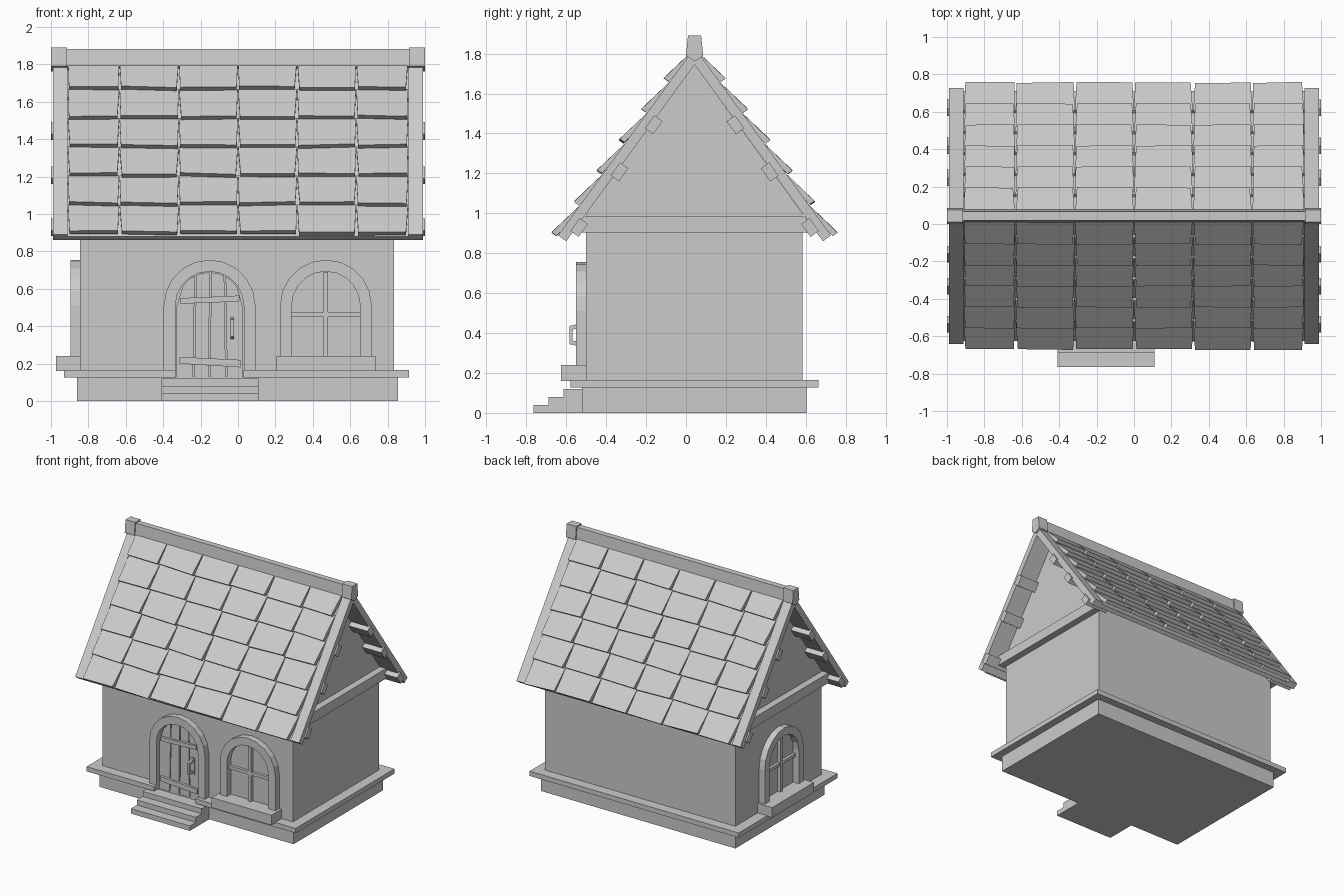
import bpy, bmesh, math, random
from mathutils import Matrix, Vector

if "Cube" in bpy.data.objects:
    bpy.data.objects.remove(bpy.data.objects["Cube"])

random.seed(4)
I = Matrix.Identity(4)


def mesh_obj(name, bm, mat=I):
    bm.transform(mat)
    bmesh.ops.recalc_face_normals(bm, faces=bm.faces)
    me = bpy.data.meshes.new(name)
    bm.to_mesh(me)
    bm.free()
    ob = bpy.data.objects.new(name, me)
    bpy.context.collection.objects.link(ob)
    return ob


def add_prism(bm, pts, axis, a, b):
    """Extrude a 2D outline along an axis from a to b."""
    place = {'x': lambda p, t: (t, p[0], p[1]),
             'y': lambda p, t: (p[0], t, p[1]),
             'z': lambda p, t: (p[0], p[1], t)}[axis]
    lo = [bm.verts.new(place(p, a)) for p in pts]
    hi = [bm.verts.new(place(p, b)) for p in pts]
    bm.faces.new(lo)
    bm.faces.new(hi[::-1])
    n = len(pts)
    for i in range(n):
        bm.faces.new((lo[i], lo[(i + 1) % n], hi[(i + 1) % n], hi[i]))


def prism(name, pts, axis, a, b, mat=I):
    bm = bmesh.new()
    add_prism(bm, pts, axis, a, b)
    return mesh_obj(name, bm, mat)


def box(name, x0, x1, y0, y1, z0, z1, mat=I):
    return prism(name, [(x0, y0), (x1, y0), (x1, y1), (x0, y1)], 'z', z0, z1, mat)


# Foundation, ledge notched for the door, and steps
box("foundation", -0.86, 0.855, -0.52, 0.605, 0, 0.13)
prism("foundation_ledge",
      [(-0.93, -0.58), (-0.335, -0.58), (-0.335, -0.49), (0.03, -0.49), (0.03, -0.58),
       (0.915, -0.58), (0.915, 0.665), (-0.93, 0.665)], 'z', 0.127, 0.165)
for i, y in enumerate((-0.765, -0.69, -0.615)):
    box(f"step_{i + 1}", -0.41, 0.11, y, -0.5, 0.04 * i, 0.04 * (i + 1))

# Walls with gables
CY, AZ = 0.043, 1.745
prism("walls", [(-0.5, 0.12), (0.585, 0.12), (0.585, 0.998), (CY, AZ), (-0.5, 0.998)],
      'x', -0.845, 0.835)
for side, a, b in (("left", -0.90, -0.84), ("right", 0.83, 0.89)):
    prism(f"gable_beam_{side}", [(-0.565, 0.905), (0.65, 0.905), (0.595, 0.985), (-0.51, 0.985)],
          'x', a, b)

# Roof slopes: s runs down from the apex, n points out of the slope
D = Vector((0.588, -0.809))
N = Vector((0.809, 0.588))


def slope(side, s, n):
    p = D * s + N * n
    return (CY + side * p.x, AZ + p.y)


def slope_board(side, s0, s1, n0, n1):
    return [slope(side, s0, n0), slope(side, s1, n0), slope(side, s1, n1), slope(side, s0, n1)]


for side, label in ((-1, "front"), (1, "back")):
    def slab(n):
        return [(CY, AZ), slope(side, 1.094, 0), slope(side, 1.094, n), (CY, AZ + n / 0.588)]
    prism(f"roof_deck_{label}", slab(0.032), 'x', -0.92, 0.92)
    for a, b, end in ((-0.988, -0.912, "left"), (0.912, 0.988, "right")):
        prism(f"barge_board_{label}_{end}", slab(0.05), 'x', a, b)
        sx = math.copysign(1, a)
        bm = bmesh.new()
        for s in (0.364, 0.656, 1.0):
            add_prism(bm, slope_board(side, s - 0.04, s + 0.04, -0.037, 0.014), 'x',
                      sx * 0.80, sx * 1.0)
        mesh_obj(f"purlin_ends_{label}_{end}", bm)

    # Overlapping tapered roof tiles
    cols = (-0.91, -0.634, -0.316, 0, 0.316, 0.632, 0.91)
    bm = bmesh.new()
    for row in range(6):
        for x0, x1 in zip(cols, cols[1:]):
            verts = []
            for low in (0, 1):
                for x, inw in ((x0, 1), (x1, -1)):
                    s = 0.143 + 0.191 * row
                    s = s + random.uniform(-0.007, 0.005) if low else s - 0.205
                    xx = x + inw * (random.uniform(0.005, 0.014) if low else 0.001)
                    for n in ((0.055, 0.085) if low else (0.02, 0.048)):
                        y, z = slope(side, s, n)
                        verts.append(bm.verts.new((xx, y, z)))
            for f in ((0, 2, 6, 4), (1, 5, 7, 3), (0, 1, 3, 2), (4, 6, 7, 5),
                      (0, 4, 5, 1), (2, 3, 7, 6)):
                bm.faces.new([verts[i] for i in f])
    mesh_obj(f"roof_tiles_{label}", bm)


# Ridge beam with larger end caps
def ridge(name, g, a, b):
    prism(name, [(CY, 1.77 - g), (CY + 0.034 + g, 1.79), (CY + 0.024 + g, 1.882 + g),
                 (CY - 0.024 - g, 1.882 + g), (CY - 0.034 - g, 1.79)], 'x', a, b)


ridge("ridge_beam", 0, -0.93, 0.93)
ridge("ridge_cap_left", 0.009, -1.0, -0.915)
ridge("ridge_cap_right", 0.009, 0.915, 1.0)

# Arched frames for the openings
SPRING, RO, RI = 0.51, 0.245, 0.183


def arc(r, steps=10):
    return [(r * math.cos(math.pi * i / steps), SPRING + r * math.sin(math.pi * i / steps))
            for i in range(steps + 1)]


def arch_frame(name, bottom, mat):
    pts = [(RO, bottom)] + arc(RO) + [(-RO, bottom), (-RI, bottom)] + arc(RI)[::-1] + [(RI, bottom)]
    prism(name, pts, 'y', -0.05, 0.01, mat)


def window(label, mat):
    arch_frame(f"window_frame_{label}", 0.235, mat)
    box(f"window_sill_{label}", -0.263, 0.265, -0.127, 0.01, 0.16, 0.24, mat)
    box(f"window_mullion_{label}", -0.012, 0.012, -0.025, 0.005, 0.24, 0.69, mat)
    box(f"window_crossbar_{label}", -RI, RI, -0.022, 0.005, 0.45, 0.475, mat)


window("front", Matrix.Translation((0.47, -0.5, 0)))
window("left", Matrix.Translation((-0.845, 0.04, 0)) @ Matrix.Rotation(-math.pi / 2, 4, 'Z'))

# Door: frame, uneven planks, crooked battens, pull handle
DM = Matrix.Translation((-0.152, -0.5, 0))
arch_frame("door_frame", 0.128, DM)
edges_low = (-0.18, -0.085, 0.0, 0.09, 0.18)
edges_top = (-0.145, -0.075, 0.004, 0.082, 0.15)
bm = bmesh.new()
for i in range(4):
    a, b, c, d = edges_low[i] + 0.004, edges_low[i + 1] - 0.004, edges_top[i + 1] - 0.004, edges_top[i] + 0.004

    def top(x):
        return SPRING + math.sqrt(0.178 ** 2 - x * x)
    m = (c + d) / 2
    pts = [(a, 0.128), (b, 0.128)]
    if i == 3:
        pts.append((0.176, SPRING))
    pts += [(c, top(c)), (m, top(m)), (d, top(d))]
    if i == 0:
        pts.append((-0.176, SPRING))
    add_prism(bm, pts, 'y', -0.018 - 0.004 * (i % 2), 0.005)
mesh_obj("door_planks", bm, DM)
prism("door_batten_upper", [(-0.155, 0.52), (0.158, 0.532), (0.16, 0.564), (-0.157, 0.55)],
      'y', -0.038, 0, DM)
prism("door_batten_lower", [(-0.16, 0.20), (0.165, 0.18), (0.165, 0.22), (-0.16, 0.236)],
      'y', -0.038, 0, DM)
box("door_handle_plate", 0.106, 0.138, -0.03, 0, 0.322, 0.457, DM)
prism("door_handle_pull",
      [(-0.02, 0.33), (-0.085, 0.345), (-0.085, 0.435), (-0.02, 0.45), (-0.02, 0.425),
       (-0.068, 0.418), (-0.068, 0.362), (-0.02, 0.355)], 'x', 0.113, 0.131, DM)
